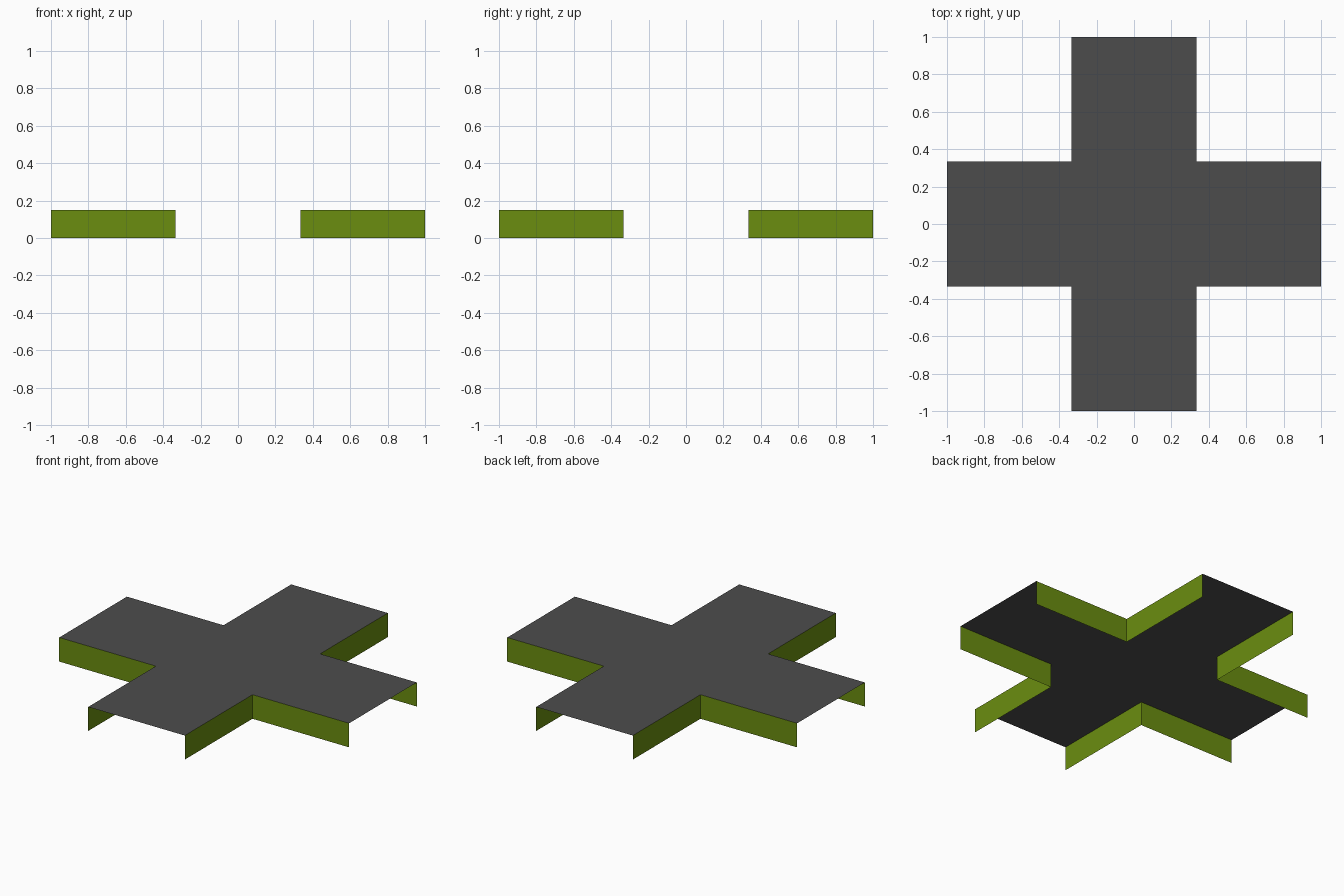
import bpy, bmesh
from mathutils import Matrix
from math import pi

if "Cube" in bpy.data.objects:
    bpy.data.objects.remove(bpy.data.objects["Cube"])

HALF = 1.0       # half length of each arm
ARM = 1 / 3      # half width of each arm
TOP = 0.15       # deck height


def material(name, colour):
    mat = bpy.data.materials.new(name)
    mat.diffuse_color = (*colour, 1)
    mat.use_nodes = True
    mat.node_tree.nodes["Principled BSDF"].inputs["Base Color"].default_value = mat.diffuse_color
    return mat


def make_object(name, bm, mat):
    bmesh.ops.remove_doubles(bm, verts=bm.verts, dist=1e-5)
    mesh = bpy.data.meshes.new(name)
    bm.to_mesh(mesh)
    bm.free()
    mesh.materials.append(mat)
    obj = bpy.data.objects.new(name, mesh)
    bpy.context.collection.objects.link(obj)
    return obj


def quad(bm, points):
    bm.faces.new([bm.verts.new(p) for p in points])


asphalt = material("dark grey asphalt", (0.073, 0.073, 0.073))
grass = material("grass green", (0.145, 0.27, 0.005))

# Cross-shaped road deck: a 3 x 3 grid of squares without its corners
bm = bmesh.new()
steps = [-HALF, -ARM, ARM, HALF]
for i in range(3):
    for j in range(3):
        if i == 1 or j == 1:
            x0, x1, y0, y1 = steps[i], steps[i + 1], steps[j], steps[j + 1]
            quad(bm, [(x0, y0, TOP), (x1, y0, TOP), (x1, y1, TOP), (x0, y1, TOP)])
make_object("road_deck", bm, asphalt)

# L-shaped side walls in each inner corner; the arm ends and underside stay open
bm = bmesh.new()
for k in range(4):
    turn = Matrix.Rotation(k * pi / 2, 3, 'Z')
    walls = [
        [(ARM, -HALF, 0), (ARM, -ARM, 0), (ARM, -ARM, TOP), (ARM, -HALF, TOP)],
        [(ARM, -ARM, 0), (HALF, -ARM, 0), (HALF, -ARM, TOP), (ARM, -ARM, TOP)],
    ]
    for wall in walls:
        quad(bm, [turn @ Matrix.Identity(3) @ bm_point for bm_point in
                  (Matrix.Translation(p).to_translation() for p in wall)])
make_object("side_walls", bm, grass)
